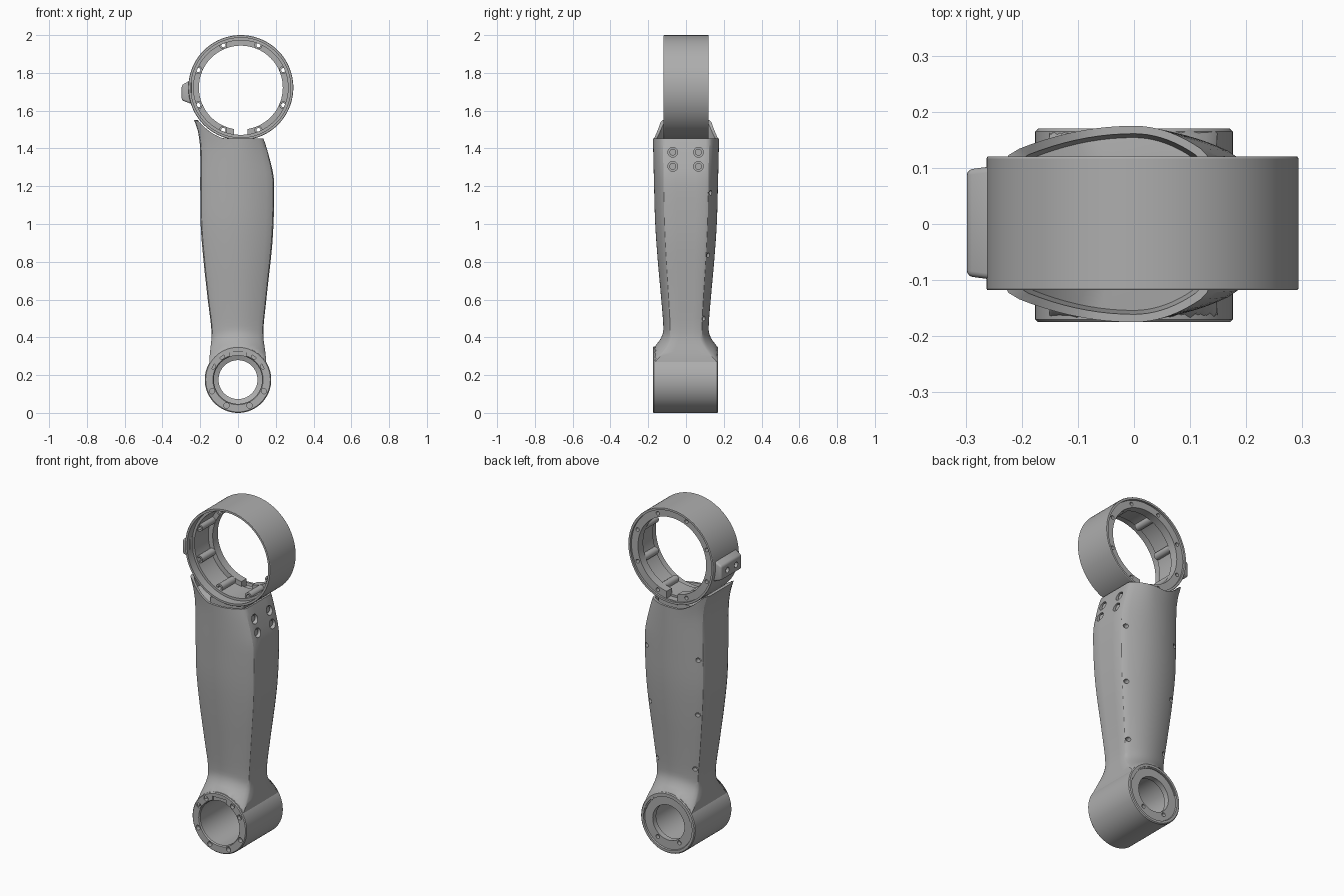
import bpy, bmesh, math
from mathutils import Matrix, Vector

if "Cube" in bpy.data.objects:
    bpy.data.objects.remove(bpy.data.objects["Cube"])

metal = bpy.data.materials.new("grey metal")
metal.use_nodes = True
GREY = (0.42, 0.42, 0.42, 1)
metal.diffuse_color = GREY
metal.node_tree.nodes["Principled BSDF"].inputs["Base Color"].default_value = GREY

HUB = (0, 0.176)        # x, z of the lower joint axis
RING = (0.015, 1.722)   # x, z of the upper ring axis


def finish(name, bm):
    bmesh.ops.recalc_face_normals(bm, faces=bm.faces)
    mesh = bpy.data.meshes.new(name)
    bm.to_mesh(mesh)
    bm.free()
    mesh.materials.append(metal)
    obj = bpy.data.objects.new(name, mesh)
    bpy.context.collection.objects.link(obj)
    return obj


def activate(obj):
    bpy.ops.object.select_all(action='DESELECT')
    obj.select_set(True)
    bpy.context.view_layer.objects.active = obj


def smooth(obj, angle=30):
    activate(obj)
    bpy.ops.object.shade_smooth_by_angle(angle=math.radians(angle))


def loft(bm, loops, closed=False):
    """Skin vertex loops; closed joins the last loop to the first."""
    rows = [[bm.verts.new(p) for p in loop] for loop in loops]
    n = len(rows[0])
    pairs = list(zip(rows, rows[1:])) + ([(rows[-1], rows[0])] if closed else [])
    for a, b in pairs:
        for i in range(n):
            j = (i + 1) % n
            bm.faces.new((a[i], a[j], b[j], b[i]))
    return rows


def lathe(name, centre, profile, segs=96):
    """Turn a closed (radius, y) profile about an axis along y."""
    bm = bmesh.new()
    turns = [2 * math.pi * i / segs for i in range(segs)]
    loft(bm, [[(centre[0] + r * math.cos(t), y, centre[1] + r * math.sin(t))
               for t in turns] for r, y in profile], closed=True)
    return finish(name, bm)


def rod(bm, start, end, radius, segs=20):
    start, end = Vector(start), Vector(end)
    axis = end - start
    m = Matrix.Translation((start + end) / 2) @ axis.to_track_quat('Z', 'Y').to_matrix().to_4x4()
    bmesh.ops.create_cone(bm, cap_ends=True, segments=segs, radius1=radius,
                          radius2=radius, depth=axis.length, matrix=m)


def box(bm, lo, hi):
    lo, hi = Vector(lo), Vector(hi)
    m = Matrix.Translation((lo + hi) / 2) @ Matrix.Diagonal((*(hi - lo), 1))
    return bmesh.ops.create_cube(bm, size=1, matrix=m)["verts"]


def cut(obj, bm):
    """Subtract the solids in bm and discard them."""
    cutter = finish("cutter", bm)
    cutter.hide_render = True
    mod = obj.modifiers.new("holes", 'BOOLEAN')
    mod.operation, mod.solver, mod.object = 'DIFFERENCE', 'EXACT', cutter
    activate(obj)
    bpy.ops.object.modifier_apply(modifier=mod.name)
    bpy.data.objects.remove(cutter)


def polar(centre, r, degrees, y):
    t = math.radians(degrees)
    return (centre[0] + r * math.cos(t), y, centre[1] + r * math.sin(t))


def lookup(table, z):
    """Smoothly interpolate (z, value) pairs."""
    pts = [table[0]] + table + [table[-1]]
    for i in range(1, len(pts) - 2):
        (z0, a), (z1, b) = pts[i], pts[i + 1]
        if z <= z1:
            t = max(0, (z - z0) / (z1 - z0))
            ma = (b - pts[i - 1][1]) / (z1 - pts[i - 1][0]) * (z1 - z0)
            mb = (pts[i + 2][1] - a) / (pts[i + 2][0] - z0) * (z1 - z0)
            return ((2*t**3 - 3*t**2 + 1) * a + (t**3 - 2*t**2 + t) * ma
                    + (3*t**2 - 2*t**3) * b + (t**3 - t**2) * mb)
    return table[-1][1]


# Arm outline: side widths and half depth by height
RIGHT = [(0.22, 0.15), (0.3, 0.147), (0.42, 0.134), (0.6, 0.15), (0.9, 0.182),
         (1.1, 0.191), (1.24, 0.19), (1.3, 0.179), (1.4, 0.152), (1.45, 0.135)]
LEFT = [(0.22, 0.15), (0.3, 0.15), (0.42, 0.14), (0.6, 0.16), (0.8, 0.182),
        (1.0, 0.198), (1.2, 0.2), (1.4, 0.204), (1.45, 0.232)]
DEPTH = [(0.22, 0.12), (0.45, 0.12), (0.6, 0.131), (0.8, 0.149), (1.0, 0.163),
         (1.2, 0.169), (1.45, 0.175)]

# Unit cross-section: flat side panels, bowed front and back
arc = [(0.88 * u / 9, 1 - 0.3 * (0.88 * u / 9) ** 2) for u in range(9, -10, -1)]
half = [(1, 0), (1, 0.3), (1, 0.6), (0.965, 0.7)] + arc + [(-0.965, 0.7), (-1, 0.6), (-1, 0.3)]
SECTION = half + [(-u, -v) for u, v in half]


def rim(x):
    drop = RING[1] - math.sqrt(max(0, 0.285 ** 2 - (x - RING[0]) ** 2))
    return max(1.452, min(drop, 1.55)) if x < 0 else 1.452


def arm_loop(z, scale=1, lower=0):
    loop = []
    for u, v in SECTION:
        x = u * scale * lookup(RIGHT if u > 0 else LEFT, z)
        y = v * scale * lookup(DEPTH, z)
        zz = z + (rim(x) - 1.45) * max(0, (z - 1.25) / 0.2) ** 2 - lower
        # Flare outward into the ends of the hub
        d = math.hypot(x - HUB[0], zz - HUB[1])
        f = max(0, min(1, (0.27 - d) / 0.095)) ** 2
        y += math.copysign(max(0, 0.168 - abs(y)) * f * min(1, abs(v) / 0.6), y)
        loop.append((x, y, zz))
    return loop


# Arm shell with a shallow open top
bm = bmesh.new()
heights = [0.22 + 0.02 * i for i in range(15)] + [0.55 + 0.05 * i for i in range(14)]
heights += [1.24, 1.28, 1.32, 1.36, 1.39, 1.42, 1.45]
loops = [arm_loop(z) for z in heights]
loops += [arm_loop(1.45, 0.92), arm_loop(1.45, 0.88, 0.06)]
rows = loft(bm, loops)
for row in (rows[0], rows[-1]):
    mid = bm.verts.new(sum((v.co for v in row), Vector()) / len(row))
    for i, v in enumerate(row):
        bm.faces.new((v, row[(i + 1) % len(row)], mid))
arm = finish("arm", bm)

# Hub clearance, side bolt recesses and rear screw holes
bm = bmesh.new()
rod(bm, (HUB[0], -0.3, HUB[1]), (HUB[0], 0.3, HUB[1]), 0.15, 64)
BOLTS = [(y, z) for y in (-0.07, 0.066) for z in (1.305, 1.38)]
for y, z in BOLTS:
    rod(bm, (lookup(RIGHT, z) - 0.022, y, z), (0.26, y, z), 0.026)
for z in (0.5, 0.835, 1.165):
    for table, side in ((RIGHT, 1), (LEFT, -1)):
        x = side * 0.86 * lookup(table, z)
        y = 0.78 * lookup(DEPTH, z)
        rod(bm, (x, y - 0.025, z), (x, 0.3, z), 0.013)
cut(arm, bm)
smooth(arm)

# Bolt heads in the side recesses
bm = bmesh.new()
for y, z in BOLTS:
    x = lookup(RIGHT, z)
    rod(bm, (x - 0.03, y, z), (x - 0.01, y, z), 0.018)
smooth(finish("side_bolts", bm))

# Lower hub with a wide front bore and a rear lip
hub = lathe("lower_hub", HUB, [
    (0.171, -0.175), (0.176, -0.17), (0.176, 0.165), (0.171, 0.17), (0.157, 0.17),
    (0.154, 0.162), (0.103, 0.162), (0.103, 0.13), (0.128, 0.12), (0.128, -0.168),
    (0.133, -0.175)])
bm = bmesh.new()
for a in (28, 55, 125, 152, 204, 246, 294, 336):
    rod(bm, polar(HUB, 0.15, a, -0.2), polar(HUB, 0.15, a, -0.15), 0.014)
for a in (235, 305):
    rod(bm, polar(HUB, 0.122, a, 0.14), polar(HUB, 0.122, a, 0.2), 0.012)
box(bm, (-0.045, -0.2, 0.28), (0.045, -0.165, 0.325))
cut(hub, bm)
smooth(hub)

# Upper ring: outer band, inner liner, rear flange
smooth(lathe("ring_band", RING, [(0.276, -0.118), (0.278, -0.115), (0.278, 0.117),
                                 (0.276, 0.12), (0.264, 0.12), (0.264, -0.118)], 128))
smooth(lathe("ring_liner", RING, [(0.27, -0.07), (0.27, 0.07), (0.25, 0.07), (0.25, -0.07)], 128))
flange = lathe("ring_flange", RING, [(0.268, 0.06), (0.268, 0.108), (0.222, 0.108), (0.222, 0.06)], 128)
ANGLES = [22.5 + 45 * i for i in range(8)]
bm = bmesh.new()
for a in ANGLES:
    rod(bm, polar(RING, 0.243, a, 0), polar(RING, 0.243, a, 0.2), 0.011)
box(bm, (-0.02, 0, 1.461), (0.05, 0.2, 1.54))
cut(flange, bm)
smooth(flange)

# Screw posts inside the ring
for i, a in enumerate(ANGLES):
    x, _, z = polar(RING, 0.243, a, 0)
    smooth(lathe("screw_post_%d" % (i + 1), (x, z),
                 [(0.021, -0.06), (0.021, 0.07), (0.011, 0.07), (0.011, -0.06)], 24))

# Saddle that carries the ring
bm = bmesh.new()
box(bm, (-0.11, -0.1, 1.36), (0.11, 0.1, 1.452))
finish("ring_saddle", bm)

# Tapered clamp pad on the side of the ring
bm = bmesh.new()
for v in box(bm, (-0.298, -0.1, 1.635), (-0.245, 0.104, 1.765)):
    if v.co.x < -0.27:
        v.co.y *= 0.93
        v.co.z = 1.735 if v.co.z > 1.7 else 1.655
bmesh.ops.bevel(bm, geom=bm.edges[:], offset=0.01, segments=3, affect='EDGES', profile=0.5)
pad = finish("clamp_pad", bm)
bm = bmesh.new()
for y in (-0.04, 0.04):
    rod(bm, (-0.33, y, 1.695), (-0.28, y, 1.695), 0.016)
cut(pad, bm)
smooth(pad)
